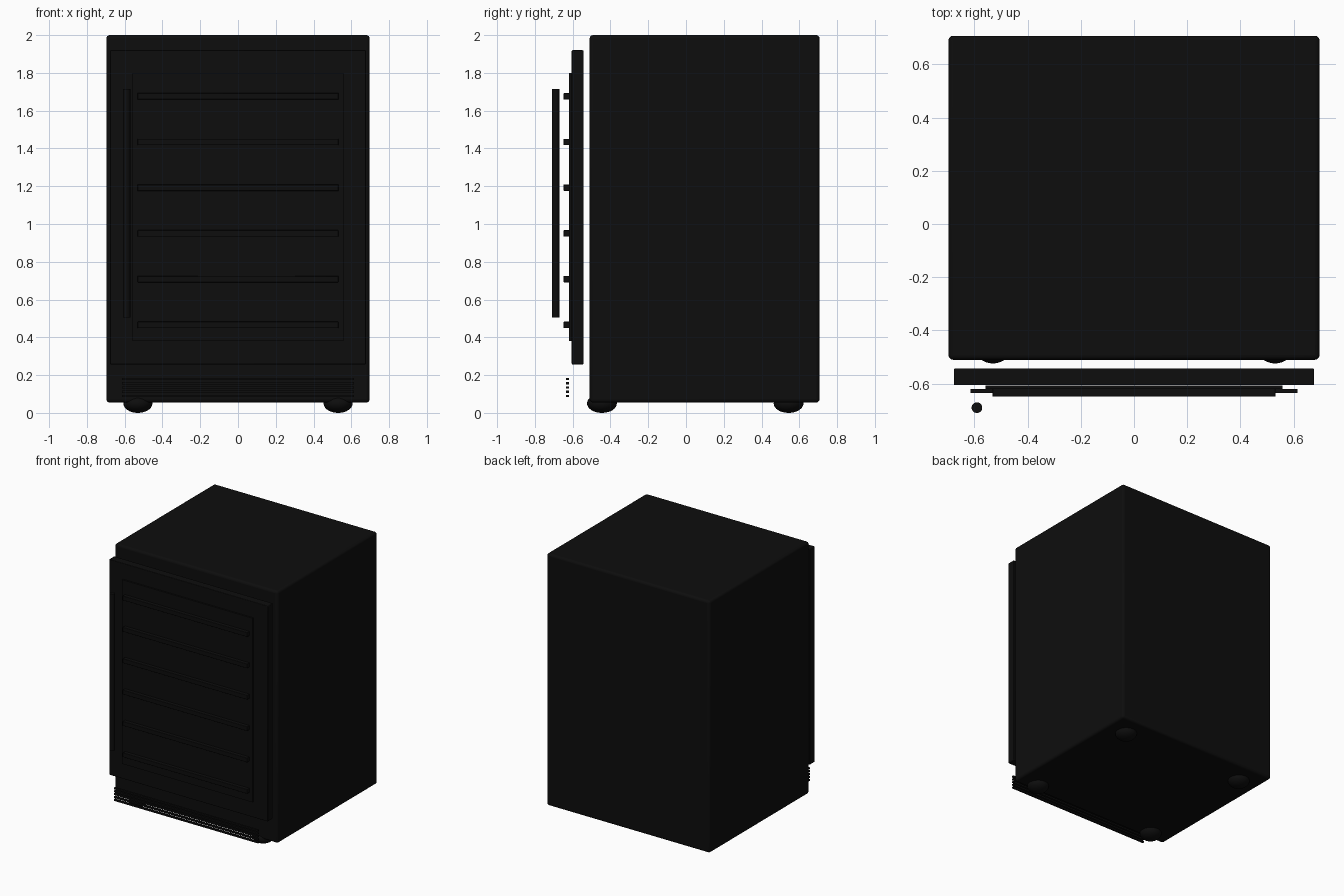
import bpy
import math

if "Cube" in bpy.data.objects:
    bpy.data.objects.remove(bpy.data.objects["Cube"], do_unlink=True)

# One black finish for the whole appliance
black = bpy.data.materials.new("black_finish")
black.use_nodes = True
colour = (0.004, 0.004, 0.004, 1)
black.diffuse_color = colour
black.node_tree.nodes["Principled BSDF"].inputs["Base Color"].default_value = colour


def finish(name):
    ob = bpy.context.object
    ob.name = name
    ob.data.materials.append(black)
    bpy.ops.object.transform_apply(location=False, rotation=False, scale=True)
    return ob


def box(name, x, y, z, bevel=0, segments=3):
    """Box from (min, max) spans, with optional rounded edges."""
    spans = (x, y, z)
    bpy.ops.mesh.primitive_cube_add(size=1, location=[(a + b) / 2 for a, b in spans])
    bpy.context.object.scale = [b - a for a, b in spans]
    ob = finish(name)
    if bevel:
        mod = ob.modifiers.new("rounded_edges", "BEVEL")
        mod.width = bevel
        mod.segments = segments
        bpy.ops.object.shade_smooth_by_angle(angle=math.radians(40))
    return ob


# Cabinet, door and glass panel
box("cabinet", (-0.697, 0.697), (-0.51, 0.707), (0.055, 2), 0.018, 4)
box("door", (-0.677, 0.677), (-0.605, -0.543), (0.257, 1.92), 0.004, 2)
box("glass_panel", (-0.558, 0.558), (-0.62, -0.607), (0.38, 1.80))

# Shelf fronts
for i in range(6):
    z = 0.466 + 0.242 * i
    box(f"shelf_{i + 1}", (-0.532, 0.532), (-0.648, -0.615),
        (z - 0.017, z + 0.017), 0.003, 2)

# Vent slats below the door
for i in range(5):
    z = 0.09 + 0.0225 * i
    box(f"vent_slat_{i + 1}", (-0.615, 0.615), (-0.635, -0.62), (z - 0.006, z + 0.006))

# Upright bar handle
bpy.ops.mesh.primitive_cylinder_add(vertices=32, radius=0.02, depth=1.21,
                                    location=(-0.59, -0.69, 1.11))
finish("handle")
bpy.ops.object.shade_smooth_by_angle(angle=math.radians(40))

# Squashed round feet
for side, x in (("right", -0.53), ("left", 0.53)):
    for end, y in (("front", -0.445), ("back", 0.543)):
        bpy.ops.mesh.primitive_uv_sphere_add(segments=32, ring_count=16, radius=1,
                                             location=(x, y, 0.05))
        bpy.context.object.scale = (0.077, 0.079, 0.05)
        finish(f"{end}_{side}_foot")
        bpy.ops.object.shade_smooth()
